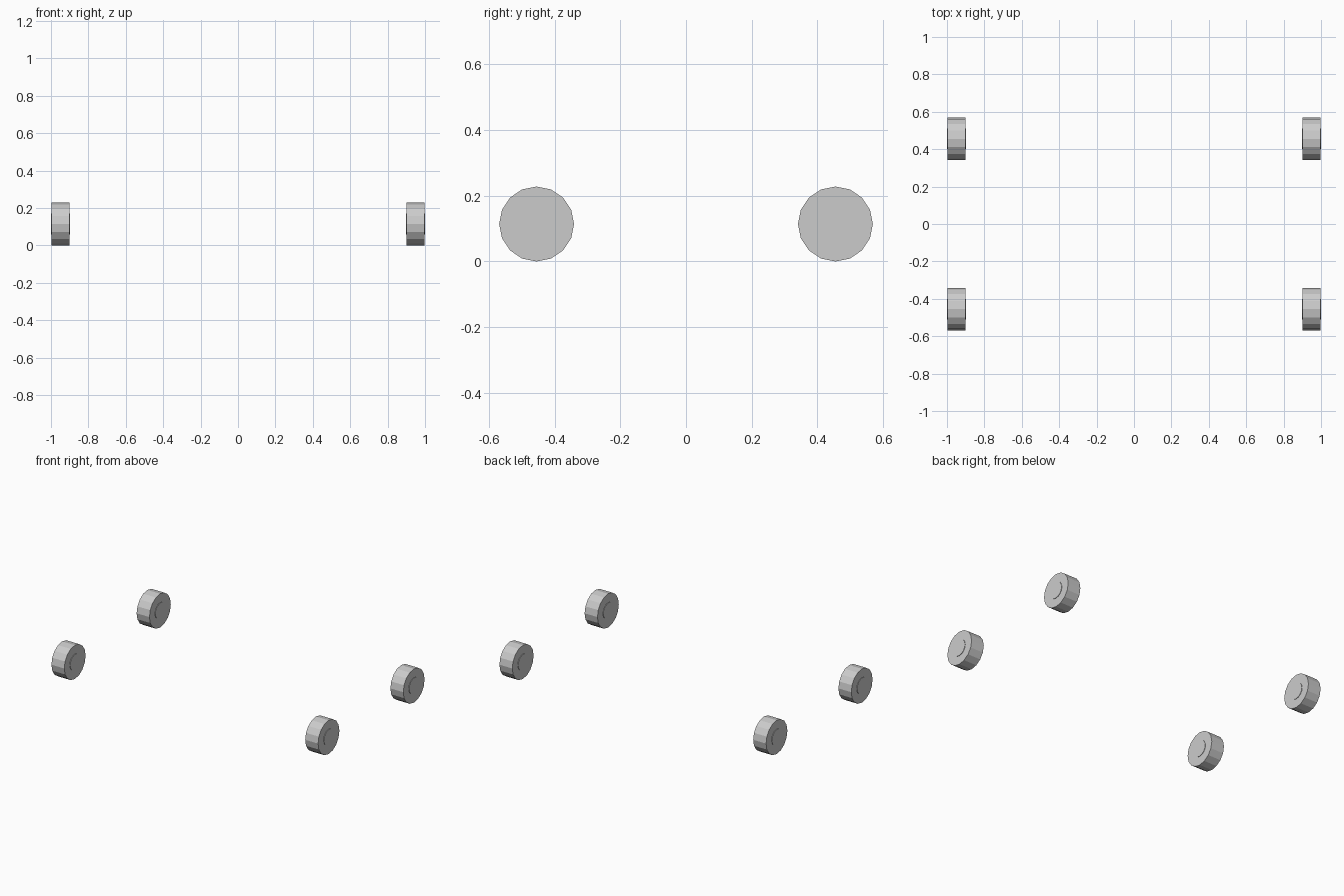
import bpy
from math import pi

if "Cube" in bpy.data.objects:
    bpy.data.objects.remove(bpy.data.objects["Cube"])

R = 0.114          # wheel radius
Y = 0.455          # axle offset


def disc(name, x, y, radius, width):
    # 16-sided disc with its axis along x
    bpy.ops.mesh.primitive_cylinder_add(vertices=16, radius=radius, depth=width,
                                        location=(x, y, R), rotation=(0, pi / 2, 0))
    ob = bpy.context.object
    ob.name = name
    return ob


for sx, side in ((-1, "left"), (1, "right")):
    for sy, end in ((-1, "front"), (1, "back")):
        # tyre with a thin hub showing on both faces
        disc(f"{end}_{side}_wheel", sx * 0.949, sy * Y, R, 0.096)
        disc(f"{end}_{side}_hub", sx * 0.949, sy * Y, 0.055, 0.102)
